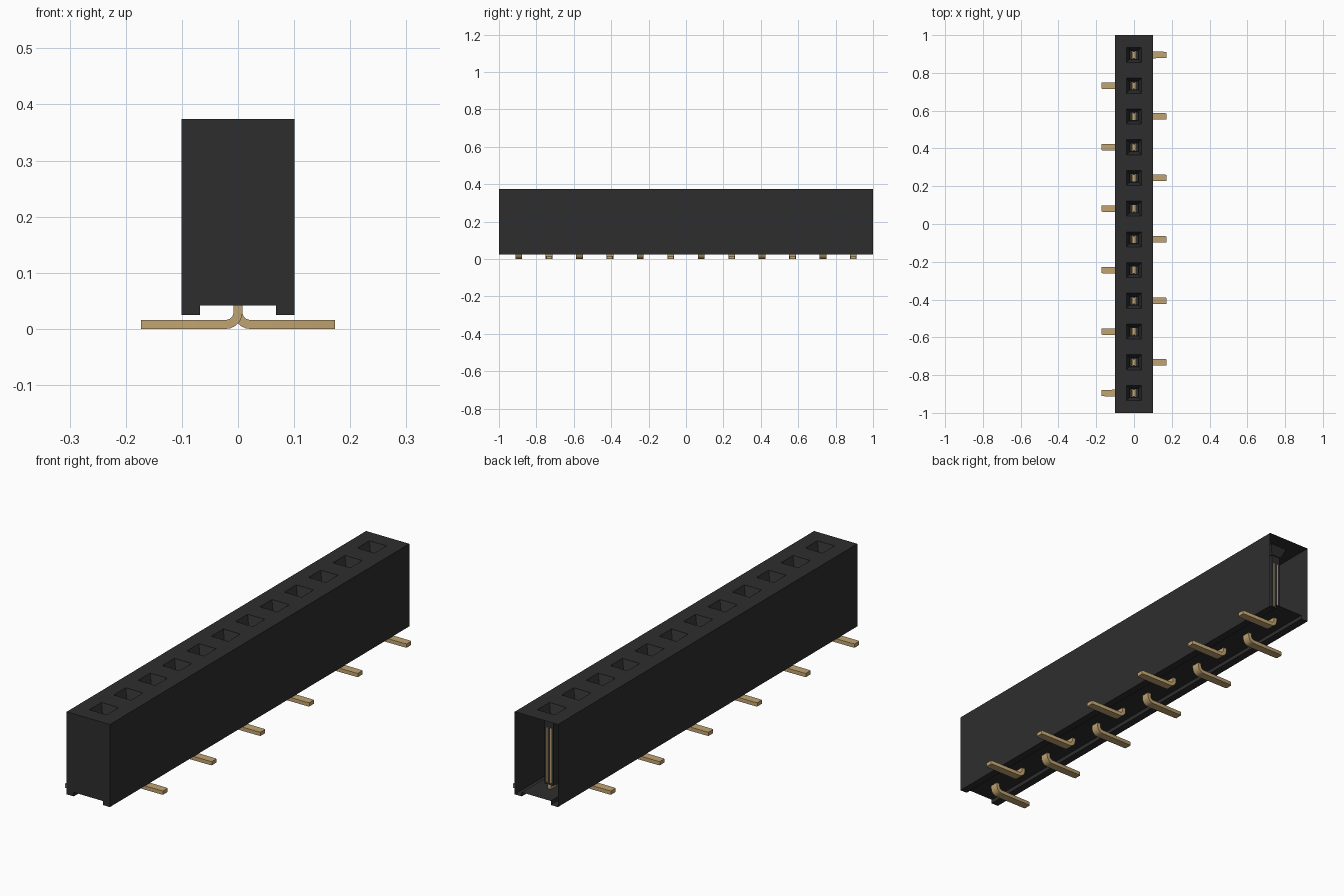
import bpy, bmesh, math
from mathutils import Vector

cube = bpy.data.objects.get("Cube")
if cube:
    bpy.data.objects.remove(cube, do_unlink=True)


def material(name, colour, metallic=0.0):
    mat = bpy.data.materials.new(name)
    mat.use_nodes = True
    mat.diffuse_color = (*colour, 1)
    bsdf = mat.node_tree.nodes["Principled BSDF"]
    bsdf.inputs["Base Color"].default_value = (*colour, 1)
    bsdf.inputs["Roughness"].default_value = 0.6
    return mat


black = material("black plastic", (0.027, 0.027, 0.027))
gold = material("gold metal", (0.53, 0.37, 0.165))

COUNT, PITCH = 12, 0.1627
HALF_W, HEIGHT = 0.101, 0.374
pin_rows = [(i - (COUNT - 1) / 2) * PITCH for i in range(COUNT)]


def make_object(name, bm, mat):
    bmesh.ops.recalc_face_normals(bm, faces=bm.faces)
    mesh = bpy.data.meshes.new(name)
    bm.to_mesh(mesh)
    bm.free()
    mesh.materials.append(mat)
    obj = bpy.data.objects.new(name, mesh)
    bpy.context.collection.objects.link(obj)
    return obj


def loft(bm, rings):
    """Closed solid through rings that have equal point counts."""
    loops = [[bm.verts.new(p) for p in ring] for ring in rings]
    n = len(loops[0])
    for a, b in zip(loops, loops[1:]):
        for i in range(n):
            j = (i + 1) % n
            bm.faces.new((a[i], a[j], b[j], b[i]))
    bm.faces.new(loops[0])
    bm.faces.new(loops[-1])


def rect(x, y, hx, hy, z):
    return [(x + sx * hx, y + sy * hy, z)
            for sx, sy in ((-1, -1), (1, -1), (1, 1), (-1, 1))]


# Housing: profile with two bottom rails, extruded along its length
half = [(HALF_W, HEIGHT), (HALF_W, 0.025), (0.068, 0.025), (0.068, 0.042)]
profile = half + [(-x, z) for x, z in reversed(half)]
bm = bmesh.new()
loft(bm, [[(x, y, z) for x, z in profile] for y in (-1, 1)])
housing = make_object("housing", bm, black)

# Funnel-topped sockets cut into the housing
bm = bmesh.new()
for y in pin_rows:
    loft(bm, [rect(0, y, h, h, z) for h, z in
              ((0.041, 0.38), (0.04, HEIGHT - 0.001), (0.024, 0.335),
               (0.02, 0.335), (0.02, 0.06))])
cutter = make_object("socket_cutter", bm, black)
cutter.hide_render = True
mod = housing.modifiers.new("sockets", 'BOOLEAN')
mod.operation = 'DIFFERENCE'
mod.solver = 'EXACT'
mod.object = cutter
bpy.context.view_layer.objects.active = housing
bpy.ops.object.modifier_apply(modifier=mod.name)
bpy.data.objects.remove(cutter, do_unlink=True)

# The back end of the housing is open
bm = bmesh.new()
bm.from_mesh(housing.data)
end = [f for f in bm.faces if f.normal.y > 0.9 and f.calc_center_median().y > 0.999]
bmesh.ops.delete(bm, geom=end, context='FACES')
bm.to_mesh(housing.data)
bm.free()

# Contact outline: foot, bend and stem as (x, z, normal x, normal z, half width)
BEND, HALF_T = 0.022, 0.008
path = [(0.173, HALF_T, 0, 1, 0.015), (0.166, HALF_T, 0, 1, 0.017)]
for k in range(7):
    a = math.radians(90 * k / 6)
    path.append((BEND * (1 - math.sin(a)), HALF_T + BEND * (1 - math.cos(a)),
                 math.sin(a), math.cos(a), 0.018))
path.append((0, 0.075, 1, 0, 0.018))

for i, y in enumerate(pin_rows):
    side = 1 if i % 2 else -1
    bm = bmesh.new()
    rings = []
    for x, z, nx, nz, w in path:
        inner = (x + nx * HALF_T, z + nz * HALF_T)
        outer = (x - nx * HALF_T, z - nz * HALF_T)
        rings.append([(side * p[0], y + s * w, p[1]) for p, s in
                      ((inner, -1), (inner, 1), (outer, 1), (outer, -1))])
    loft(bm, rings)
    # Two upright prongs that grip inside the socket
    for sx in (-1, 1):
        loft(bm, [rect(sx * 0.009, y, 0.003, 0.0205, z) for z in (0.07, 0.30)])
    pin = make_object(f"contact_{i + 1}", bm, gold)
    bpy.ops.object.select_all(action='DESELECT')
    pin.select_set(True)
    bpy.context.view_layer.objects.active = pin
    bpy.ops.object.shade_smooth_by_angle(angle=math.radians(30))
